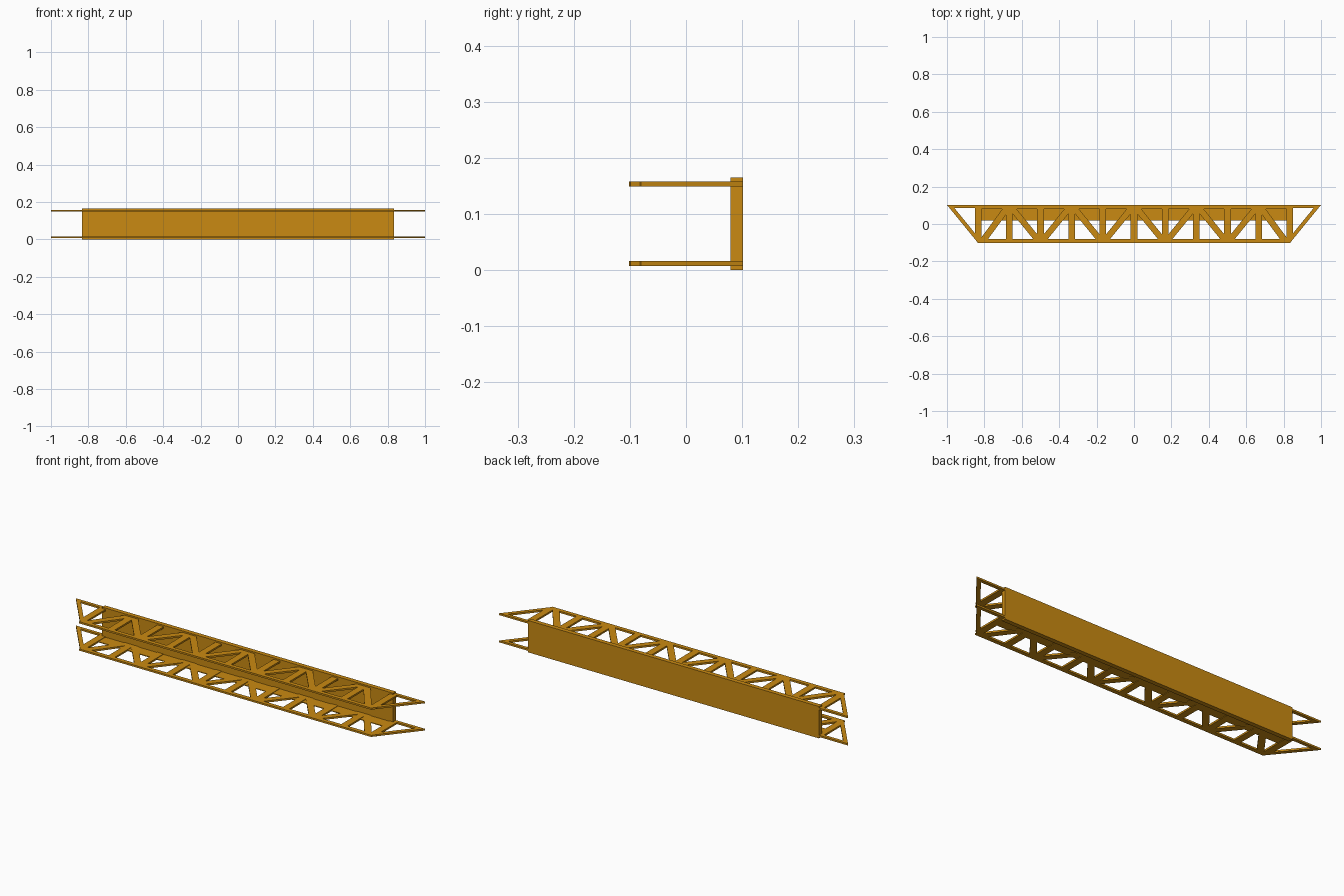
import bpy, bmesh

if "Cube" in bpy.data.objects:
    bpy.data.objects.remove(bpy.data.objects["Cube"])

# single ochre paint
paint = bpy.data.materials.new("ochre_paint")
paint.diffuse_color = (0.59, 0.255, 0.006, 1)
paint.use_nodes = True
paint.node_tree.nodes["Principled BSDF"].inputs["Base Color"].default_value = paint.diffuse_color

Y0, Y1 = -0.102, 0.102          # truss depth
PANEL = 1 / 6                   # node spacing along the span
END = 5 * PANEL


def prism(bm, pts, z0, z1):
    """Extrude a flat outline in x/y between two heights."""
    lo = [bm.verts.new((x, y, z0)) for x, y in pts]
    hi = [bm.verts.new((x, y, z1)) for x, y in pts]
    n = len(pts)
    bm.faces.new(lo[::-1])
    bm.faces.new(hi)
    for i in range(n):
        j = (i + 1) % n
        bm.faces.new((lo[i], lo[j], hi[j], hi[i]))


def member(bm, xa, ya, xb, yb, w, z0, z1):
    """Bar from (xa, ya) up to (xb, yb), w wide along x, with level ends."""
    h = w / 2
    prism(bm, [(xa - h, ya), (xa + h, ya), (xb + h, yb), (xb - h, yb)], z0, z1)


def finish(bm, name):
    bmesh.ops.recalc_face_normals(bm, faces=bm.faces)
    me = bpy.data.meshes.new(name)
    bm.to_mesh(me)
    bm.free()
    me.materials.append(paint)
    ob = bpy.data.objects.new(name, me)
    bpy.context.collection.objects.link(ob)
    return ob


def truss(name, z0, z1):
    bm = bmesh.new()
    # long and short chords
    prism(bm, [(-0.985, Y1 - 0.017), (0.985, Y1 - 0.017), (1, Y1), (-1, Y1)], z0, z1)
    prism(bm, [(-END, Y0), (END, Y0), (END + 0.015, Y0 + 0.021),
               (-END - 0.015, Y0 + 0.021)], z0, z1)
    # sloping end bars
    for s in (-1, 1):
        member(bm, s * (END - 0.013), Y0, s * 0.987, Y1, 0.026, z0, z1)
    # uprights at every node
    for i in range(-5, 6):
        low = Y0 + 0.02 if abs(i) == 5 else Y0
        member(bm, i * PANEL, low, i * PANEL, Y1, 0.036, z0, z1)
    # zigzag diagonals, meeting the long chord at even nodes
    for i in range(-4, 5, 2):
        for s in (-1, 1):
            foot = i + s
            x = foot * PANEL
            if abs(foot) == 5:
                x -= 0.016 * (1 if foot > 0 else -1)
            member(bm, x, Y0, i * PANEL, Y1, 0.042, z0, z1)
    return finish(bm, name)


# two side trusses
truss("lower_truss", 0.0075, 0.0165)
truss("upper_truss", 0.1485, 0.1575)

# deck slab joining the trusses
bm = bmesh.new()
prism(bm, [(-END, 0.079), (END, 0.079), (END, Y1), (-END, Y1)], 0, 0.165)
finish(bm, "deck")

# thin stiffening plate beside the deck
bm = bmesh.new()
prism(bm, [(-END, 0.02), (END, 0.02), (END, 0.08), (-END, 0.08)], 0.010, 0.014)
finish(bm, "stiffening_plate")
